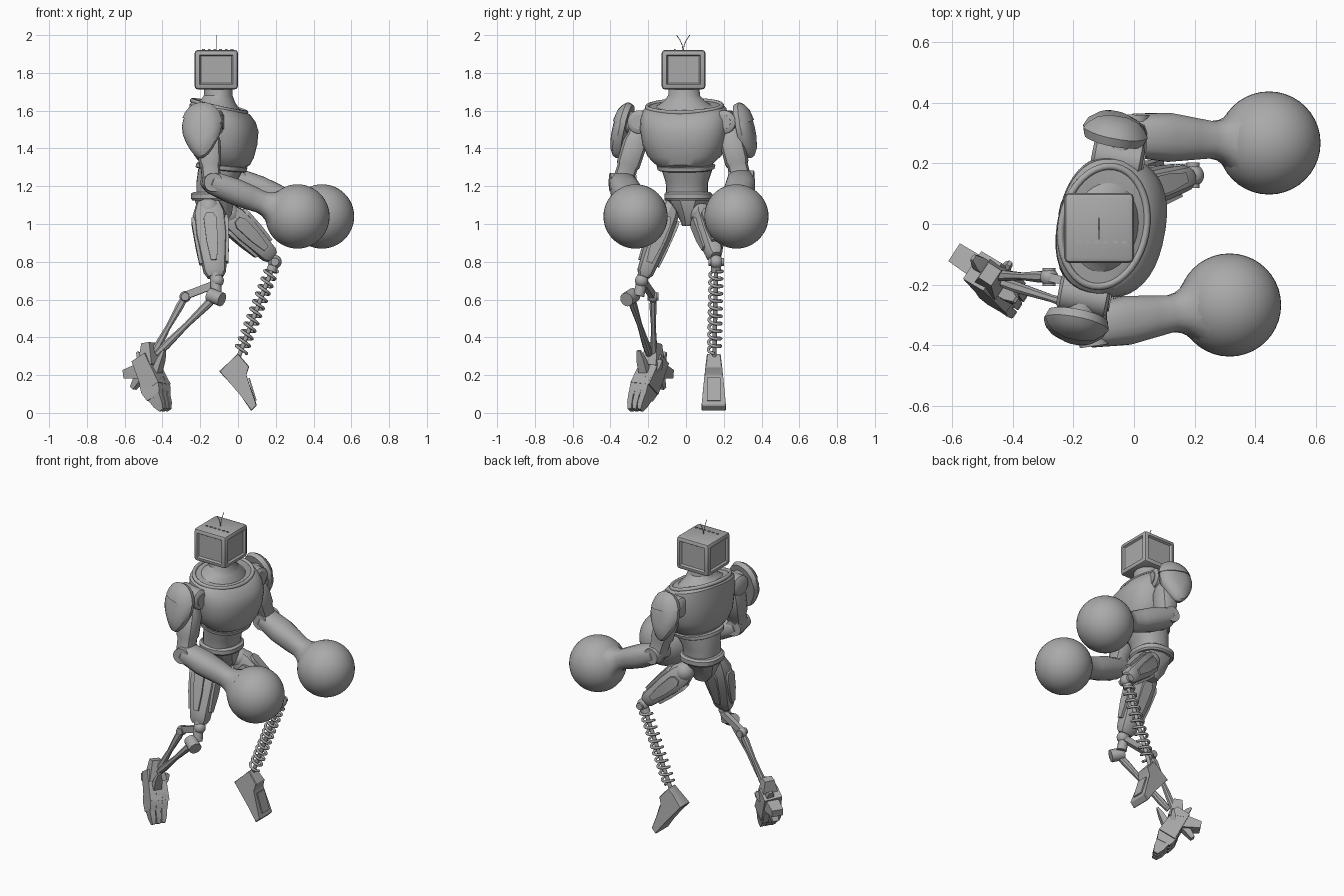
import bpy, bmesh
from math import sin, cos, pi, radians
from mathutils import Vector as V, Matrix

cube = bpy.data.objects.get("Cube")
if cube:
    bpy.data.objects.remove(cube)

GREY = bpy.data.materials.new("metal_grey")
GREY.use_nodes = True
GREY.diffuse_color = (0.4, 0.4, 0.4, 1)
GREY.node_tree.nodes["Principled BSDF"].inputs["Base Color"].default_value = (0.4, 0.4, 0.4, 1)
Z = V((0, 0, 1))
made = []


def finish(name, bm):
    bmesh.ops.recalc_face_normals(bm, faces=bm.faces)
    me = bpy.data.meshes.new(name)
    bm.to_mesh(me)
    bm.free()
    me.materials.append(GREY)
    ob = bpy.data.objects.new(name, me)
    bpy.context.collection.objects.link(ob)
    made.append(ob)
    return ob


def skin(bm, rings):
    loops = [[bm.verts.new(p) for p in r] for r in rings]
    n = len(loops[0])
    for a, b in zip(loops, loops[1:]):
        for i in range(n):
            bm.faces.new((a[i], a[(i + 1) % n], b[(i + 1) % n], b[i]))
    bm.faces.new(loops[0])
    bm.faces.new(loops[-1])


def oval(n, p):
    # unit superellipse: p = 1 is round, p = 0 with four points is a square
    for i in range(n):
        c, s = cos((i + .5) * 2 * pi / n), sin((i + .5) * 2 * pi / n)
        yield (abs(c) ** p * (1 if c > 0 else -1), abs(s) ** p * (1 if s > 0 else -1))


def limb(name, a, b, stations, n=12, p=.8, up=Z):
    # stations: (fraction along, half width, half height)
    a, b = V(a), V(b)
    d = (b - a).normalized()
    s = d.cross(V(up)).normalized()
    u = s.cross(d)
    bm = bmesh.new()
    skin(bm, [[a.lerp(b, t) + s * c * w + u * k * h for c, k in oval(n, p)] for t, w, h in stations])
    return finish(name, bm)


def rod(name, a, b, r, n=12):
    up = (1, 0, 0) if abs((V(b) - V(a)).normalized().z) > .9 else Z
    return limb(name, a, b, [(0, r, r), (1, r, r)], n, 1, up)


def box(name, a, b, w, h, w2=None, h2=None, up=Z):
    return limb(name, a, b, [(0, w, h), (1, w2 or w, h2 or h)], 4, 0, up)


def ball(name, c, r):
    bm = bmesh.new()
    bmesh.ops.create_uvsphere(bm, u_segments=40, v_segments=24, radius=r, matrix=Matrix.Translation(c))
    return finish(name, bm)


def stack(name, stations, twist=0, cy=0, n=40, p=.85):
    # stations: (height, centre x, half depth, half width, forward tilt)
    bm, rot = bmesh.new(), Matrix.Rotation(radians(twist), 3, 'Z')
    skin(bm, [[rot @ V((c * rx, s * ry, -tilt * c * rx)) + V((cx, cy, z)) for c, s in oval(n, p)]
              for z, cx, rx, ry, tilt in stations])
    return finish(name, bm)


def tube(name, pts, r, closed=False):
    cu = bpy.data.curves.new(name, 'CURVE')
    cu.dimensions, cu.bevel_depth, cu.bevel_resolution = '3D', r, 2
    cu.use_fill_caps = True
    sp = cu.splines.new('POLY')
    sp.points.add(len(pts) - 1)
    for q, c in zip(sp.points, pts):
        q.co = (*c, 1)
    sp.use_cyclic_u = closed
    cu.materials.append(GREY)
    ob = bpy.data.objects.new(name, cu)
    bpy.context.collection.objects.link(ob)
    return ob


# Head: bevelled box, recessed screen in front, framed panels around
bm = bmesh.new()
bmesh.ops.create_cube(bm, size=1, matrix=Matrix.Translation((-.115, -.013, 1.817)) @ Matrix.Diagonal((.23, .232, .21, 1)))
bmesh.ops.bevel(bm, geom=bm.edges[:], offset=.018, segments=2, affect='EDGES', profile=.5)
for axis in (V((1, 0, 0)), V((-1, 0, 0)), V((0, 1, 0)), V((0, -1, 0))):
    f = max(bm.faces, key=lambda f: f.normal.dot(axis) * 10 + f.calc_area())
    bmesh.ops.inset_individual(bm, faces=[f], thickness=.012, depth=0)
    bmesh.ops.inset_individual(bm, faces=[f], thickness=.01, depth=-.012)
finish("head", bm)
for side in (-1, 1):
    tube("antenna", [(-.115, -.015 + side * .035 * t * t, 1.915 + .085 * t) for t in (0, .4, .7, 1)], .002)
for i in range(6):
    box("head_vent", (-.19 + i * .03, -.06, 1.923), (-.175 + i * .03, -.06, 1.923), .004, .003)

# Torso
TW = -11
stack("neck", [(1.58, -.1, .12, .17, .2), (1.62, -.1, .115, .155, .2), (1.65, -.105, .09, .11, .1),
               (1.68, -.105, .076, .085, 0), (1.73, -.105, .074, .08, 0)], TW, -.01, p=1)
stack("chest", [(1.3, -.08, .1, .13, .1), (1.325, -.075, .135, .16, .1), (1.36, -.075, .155, .195, .05),
                (1.42, -.075, .172, .222, 0), (1.5, -.075, .178, .235, .05), (1.56, -.083, .17, .233, .12),
                (1.605, -.095, .155, .222, .2), (1.625, -.1, .135, .2, .22)], TW, -.008)
rot = Matrix.Rotation(radians(TW), 3, 'Z')
tube("collar", [rot @ V((.14 * cos(a), .2 * sin(a), -.033 * cos(a))) + V((-.1, -.008, 1.623))
                for a in [i * pi / 20 for i in range(40)]], .012, True)
stack("waist", [(1.15, -.12, .1, .11, 0), (1.22, -.115, .105, .112, 0), (1.29, -.09, .12, .135, 0),
                (1.33, -.08, .12, .14, 0)], TW / 2, .005, 24)
stack("waist_rim", [(1.285, -.09, .125, .14, .1), (1.29, -.09, .133, .15, .1), (1.31, -.085, .133, .155, .1),
                    (1.315, -.085, .12, .14, .1)], TW, 0, 24)
stack("belt", [(1.125, -.125, .118, .12, 0), (1.135, -.125, .125, .128, 0), (1.16, -.125, .125, .128, 0),
               (1.17, -.125, .112, .115, 0)], 0, .012, 24)
stack("pelvis", [(.99, -.12, .045, .03, 0), (1.05, -.12, .09, .055, 0), (1.13, -.125, .11, .115, 0)], 0, .01, 10)


# Arms: joint, shoulder guard, upper arm, forearm and round glove
def arm(side, joint, guard, elbow, hand):
    out = (rot @ V((0, side, 0))).normalized()
    j, g, e, h = V(joint), V(guard), V(elbow), V(hand)
    rod(f"{'left' if side > 0 else 'right'}_shoulder_axle", j - out * .08, j + out * .08, .055, 20)
    fwd = rot @ V((1, 0, 0))
    limb("shoulder_joint", j - fwd * .085, j + fwd * .085,
         [(0, .045, .045), (.06, .062, .062), (.94, .062, .062), (1, .045, .045)], 20, 1)
    rod("shoulder_bolt", j + fwd * .08, j + fwd * .09, .038, 16)
    n = (out + V((0, 0, .22))).normalized()
    # Egg-shaped guard with a raised upper cap
    for name, grow in (("shoulder_guard", 0), ("shoulder_guard_cap", .007)):
        ob = limb(name, g - n * .035, g + n * (.04 + grow),
                  [(0, .1 + grow, .14 + grow), (.35, .108 + grow, .148 + grow), (.6, .1, .14), (.85, .075, .11), (1, .04, .06)], 24, .9)
        for v in ob.data.vertices:
            low = max(0, g.z - v.co.z)
            k = 1 - 3 * low
            v.co.x = g.x + (v.co.x - g.x) * k
        if grow:
            b2 = bmesh.new()
            b2.from_mesh(ob.data)
            bmesh.ops.bisect_plane(b2, geom=b2.verts[:] + b2.edges[:] + b2.faces[:], plane_co=g + V((0, 0, .055)),
                                   plane_no=(.12, 0, 1), clear_inner=True)
            bmesh.ops.holes_fill(b2, edges=b2.edges[:])
            b2.to_mesh(ob.data)
            b2.free()
    limb("upper_arm", j, e, [(0, .045, .045), (.25, .056, .058), (.35, .066, .066), (.7, .064, .06),
                             (.75, .056, .052), (1, .056, .05)], 12, .7, (1, 0, 0))
    across = (h - e).cross(Z).normalized()
    rod("elbow", e - across * .068, e + across * .068, .05, 16)
    limb("forearm", e - (h - e) * .07, h, [(0, .045, .04), (.06, .073, .06), (.3, .082, .07), (.48, .07, .066),
                                  (.6, .062, .06), (.66, .068, .066), (.71, .082, .08), (.77, .115, .115)], 16, .85)
    ball("glove", h, .17)


arm(1, (-.055, .215, 1.54), (-.06, .32, 1.495), (.0, .292, 1.235), (.445, .267, 1.04))
arm(-1, (-.165, -.235, 1.54), (-.195, -.345, 1.495), (-.14, -.335, 1.22), (.315, -.267, 1.04))


# Thighs: tapered core with raised plates
def thigh(name, a, b, up, w, h):
    a, b = V(a), V(b)
    ball(name + "_hip", a, .06)
    limb(name, a, b, [(-.1, w * .6, h * .7), (.08, w * .95, h), (.4, w, h), (.8, w * .8, h * .75), (.93, w * .72, h * .68),
                      (1, w * .45, h * .5)], 10, .75, up)
    d = (b - a).normalized()
    s = d.cross(V(up)).normalized()
    u = s.cross(d)
    for dirn, reach in ((s, w), (-s, w), (u, h), (-u, h)):
        p, q = a.lerp(b, .12) + dirn * reach * .95, a.lerp(b, .8) + dirn * reach * .74
        limb(name + "_plate", p, q, [(0, .018, .012), (.12, .034, .016), (.6, .03, .016), (1, .016, .012)], 4, 0, dirn)


thigh("left_thigh", (-.05, .085, 1.05), (.18, .155, .825), (0, 0, 1), .06, .072)
thigh("right_thigh", (-.155, -.085, 1.08), (-.12, -.225, .72), (1, 0, 0), .064, .088)

# Left lower leg: knee joint, coil spring and blade foot
k, f = V((.195, .16, .8)), V((.005, .15, .3))
ball("left_knee", k, .036)
rod("left_knee_axle", k - V((0, .042, 0)), k + V((0, .042, 0)), .022)
rod("knee_collar", k, k.lerp(f, .1), .028)
rod("spring_core", k, f, .012)
d = (f - k).normalized()
s = d.cross(V((0, 1, 0))).normalized()
u = s.cross(d)
COILS, STEPS = 11, 16
tube("spring", [k.lerp(f, .08 + .87 * i / (COILS * STEPS)) + (s * cos(a) + u * sin(a)) * .033
                for i in range(COILS * STEPS + 1) for a in [i * 2 * pi / STEPS]], .008)
side = [(0, .315), (.06, .245), (.04, .2), (.1, .04), (.07, .01), (.015, .09), (-.04, .155), (-.1, .22), (-.03, .285)]
bm = bmesh.new()
skin(bm, [[V((x, .147 + m * (.066 - .1 * max(0, z - .03) if z < .28 else .036), z)) for x, z in side] for m in (-1, 1)])
bmesh.ops.bevel(bm, geom=bm.edges[:], offset=.004, segments=1, affect='EDGES')
finish("left_foot", bm)
box("foot_panel", (.058, .147, .185), (.095, .147, .065), .035, .004, up=(1, 0, .3))

# Right lower leg: knee and twin struts
ball("right_knee", (-.11, -.235, .7), .035)
rod("knee_stem", (-.12, -.225, .74), (-.115, -.25, .62), .03)
rod("knee_cylinder", (-.15, -.275, .625), (-.085, -.315, .6), .038, 14)
ball("rear_joint", (-.28, -.175, .615), .03)
rod("rear_joint_pin", (-.28, -.205, .615), (-.28, -.145, .615), .022)
box("knee_link", (-.11, -.22, .685), (-.28, -.175, .62), .014, .02)
for name, a, b in (("rear_strut", (-.28, -.175, .615), (-.455, -.17, .3)),
                   ("front_strut", (-.115, -.295, .62), (-.43, -.195, .31))):
    limb(name, a, b, [(0, .014, .018), (.15, .02, .022), (.5, .013, .015), (.85, .019, .022), (1, .016, .016)], 8)

# Right foot: ankle, instep, heel and toes, pointing down and forward
fwd = V((.6, -.4, 0))
box("ankle", (-.475, -.165, .37), (-.465, -.18, .25), .03, .025, .055, .045, fwd)
box("instep", (-.5, -.155, .29), (-.43, -.22, .13), .055, .045, .06, .055, fwd)
box("heel", (-.49, -.16, .225), (-.59, -.095, .205), .04, .045, .035, .022)
box("heel_spur", (-.51, -.15, .2), (-.555, -.125, .13), .03, .025, .018, .012, fwd)
across = V((.55, .83, 0)).normalized()
for i in (-1, 0, 1):
    o = across * i * .037
    p, m, q = V((-.45, -.205, .17)) + o, V((-.42, -.24, .08)) + o, V((-.385, -.268, .015)) + o * .8
    limb("toe", p, m, [(0, .017, .055), (.5, .019, .058), (1, .017, .042)], 4, 0, fwd)
    limb("toe_tip", m - V((0, 0, -.01)), q, [(0, .016, .04), (.6, .015, .03), (1, .011, .014)], 4, 0, fwd)
for a, b in (((-.43, -.22, .22), (-.39, -.25, .33)), ((-.49, -.15, .26), (-.53, -.11, .32)), ((-.44, -.17, .22), (-.41, -.13, .28))):
    limb("ankle_fin", a, b, [(0, .026, .02), (.6, .022, .014), (1, .01, .006)], 4, 0, fwd)

# Smooth shading with sharp edges kept
bpy.ops.object.select_all(action='DESELECT')
for ob in made:
    ob.select_set(True)
bpy.context.view_layer.objects.active = made[0]
bpy.ops.object.shade_smooth_by_angle(angle=radians(32))
